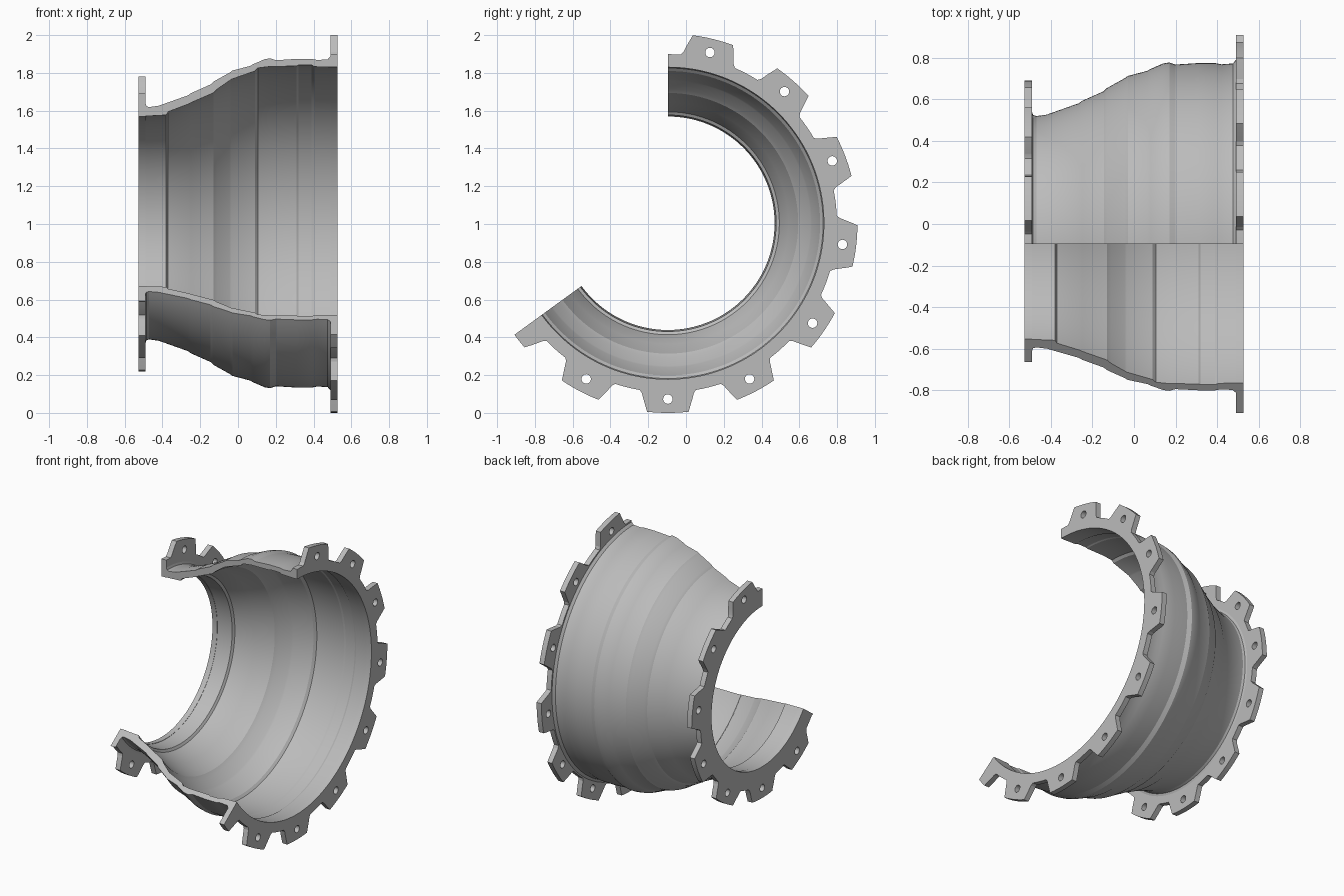
import bpy, bmesh
from math import radians, sin, cos, tau, asin
from mathutils import Matrix

cube = bpy.data.objects.get("Cube")
if cube:
    bpy.data.objects.remove(cube, do_unlink=True)

# Main dimensions: the axis runs along x, the wall sweeps from START to END
CY, CZ = -0.096, 1.004
START, END, STEPS = radians(90), radians(-144), 117
HALF, FLANGE = 0.527, 0.037
ANGLES = [START + (END - START) * i / STEPS for i in range(STEPS + 1)]

metal = bpy.data.materials.new("light grey metal")
metal.use_nodes = True
metal.diffuse_color = (0.5, 0.5, 0.5, 1)
metal.node_tree.nodes["Principled BSDF"].inputs["Base Color"].default_value = (0.5, 0.5, 0.5, 1)


def add_object(name, mesh):
    mesh.name = name
    mesh.materials.clear()
    mesh.materials.append(metal)
    mesh.shade_smooth()
    mesh.set_sharp_from_angle(angle=radians(17))
    obj = bpy.data.objects.new(name, mesh)
    bpy.context.collection.objects.link(obj)
    return obj


# Stepped conical wall: closed section swept around the axis
def build_wall(name, section):
    bm = bmesh.new()
    rings = [[bm.verts.new((x, CY + r * cos(a), CZ + r * sin(a))) for x, r in section]
             for a in ANGLES]
    n = len(section)
    for a, b in zip(rings, rings[1:]):
        for i in range(n):
            j = (i + 1) % n
            bm.faces.new((a[i], a[j], b[j], b[i]))
    bm.faces.new(rings[0])
    bm.faces.new(rings[-1])
    bmesh.ops.recalc_face_normals(bm, faces=bm.faces)
    mesh = bpy.data.meshes.new(name)
    bm.to_mesh(mesh)
    bm.free()
    add_object(name, mesh)


inner = [(-.49, .567), (-.38, .573), (-.37, .59), (-.26, .632), (-.25, .638),
         (-.13, .69), (-.11, .71), (-.045, .755), (-.035, .762), (.09, .806),
         (.105, .822), (.17, .83), (.31, .832), (.32, .837), (.39, .837),
         (.405, .829), (.49, .826)]
outer = [(.49, .885), (.475, .868), (.42, .864), (.39, .87), (.31, .87),
         (.2, .863), (.17, .873), (.14, .868), (.08, .842), (.065, .833),
         (-.03, .808), (-.045, .797), (-.13, .75), (-.145, .735), (-.25, .688),
         (-.265, .677), (-.42, .622), (-.47, .615), (-.485, .62), (-.49, .635)]
build_wall("conical_wall", inner + outer)


# Lugged flange: flat outline with bolt holes, extruded along x
def build_flange(name, x, bore, valley, tip, bolt, count):
    pitch = tau / count
    half_tip, half_base = asin(0.11 / tip), asin(0.135 / valley)
    half_foot = asin(0.148 / valley)

    def rim(a):
        # radius of the rim at angle a; lugs are centred on the bottom
        d = abs((a + tau / 4 + pitch / 2) % pitch - pitch / 2)
        if d <= half_tip:
            return tip
        if d <= half_base:
            t = (d - half_tip) / (half_base - half_tip)
            return tip + (valley + 0.015 - tip) * t
        if d <= half_foot:
            return valley + 0.015 * (half_foot - d) / (half_foot - half_base)
        return valley

    # rim corners are added to the regular angles so that lug edges stay crisp
    centres = [-tau / 4 + k * pitch for k in range(-count, count)]
    corners = [c + s * h for c in centres for s in (-1, 1)
               for h in (half_tip, half_base, half_foot)]
    stops = sorted([a for a in corners if END < a < START] + ANGLES)
    loop = [(r * cos(a), r * sin(a)) for r, a in [(rim(a), a) for a in stops]]
    loop += [(bore * cos(a), bore * sin(a)) for a in ANGLES]
    loops = [loop]
    for c in centres:
        if END + 0.05 < c < START - 0.05:
            loops.append([(bolt * cos(c) + 0.025 * cos(t * tau / 24),
                           bolt * sin(c) + 0.025 * sin(t * tau / 24)) for t in range(24)])

    curve = bpy.data.curves.new(name, 'CURVE')
    curve.dimensions = '2D'
    curve.fill_mode = 'BOTH'
    curve.extrude = FLANGE / 2
    for pts in loops:
        spline = curve.splines.new('POLY')
        spline.points.add(len(pts) - 1)
        for p, (u, v) in zip(spline.points, pts):
            p.co = (u, v, 0, 1)
        spline.use_cyclic_u = True
    helper = bpy.data.objects.new(name + "_outline", curve)
    bpy.context.collection.objects.link(helper)
    graph = bpy.context.evaluated_depsgraph_get()
    mesh = bpy.data.meshes.new_from_object(helper.evaluated_get(graph))
    bpy.data.objects.remove(helper, do_unlink=True)

    # turn the outline plane to face along x and weld the seams
    mesh.transform(Matrix(((0, 0, 1, x), (1, 0, 0, CY), (0, 1, 0, CZ), (0, 0, 0, 1))))
    bm = bmesh.new()
    bm.from_mesh(mesh)
    bmesh.ops.remove_doubles(bm, verts=bm.verts, dist=0.00005)
    bmesh.ops.recalc_face_normals(bm, faces=bm.faces)
    bm.to_mesh(mesh)
    bm.free()
    add_object(name, mesh)


build_flange("large_flange", HALF - FLANGE / 2, .826, .895, 1.004, .931, 13)
build_flange("small_flange", -HALF + FLANGE / 2, .565, .688, .785, .715, 11)
